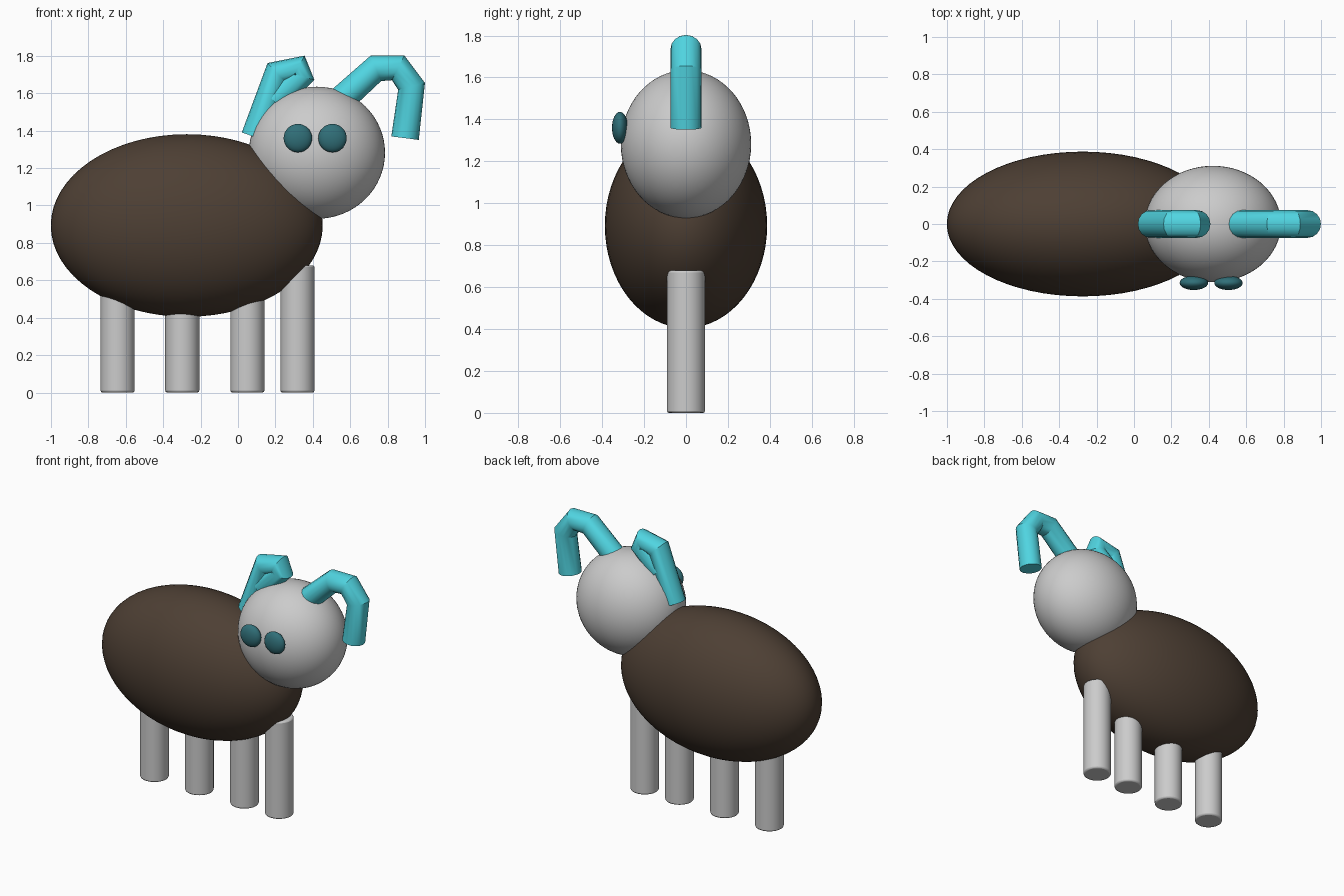
import bpy, math

if "Cube" in bpy.data.objects:
    bpy.data.objects.remove(bpy.data.objects["Cube"])


def material(name, rgb):
    m = bpy.data.materials.new(name)
    m.diffuse_color = (*rgb, 1)
    m.use_nodes = True
    m.node_tree.nodes["Principled BSDF"].inputs["Base Color"].default_value = m.diffuse_color
    return m


brown = material("brown_wool", (0.075, 0.05, 0.034))
cyan = material("cyan_horn", (0.08, 0.66, 0.75))
teal = material("teal_eye", (0.03, 0.16, 0.19))


def ellipsoid(name, loc, radii, mat=None, seg=64, rings=32):
    bpy.ops.mesh.primitive_uv_sphere_add(segments=seg, ring_count=rings, radius=1, location=loc)
    o = bpy.context.object
    o.name = name
    o.scale = radii
    bpy.ops.object.shade_smooth()
    if mat:
        o.data.materials.append(mat)
    return o


def horn(name, points, r):
    # round tube along a flat path of (x, z) points
    cu = bpy.data.curves.new(name, 'CURVE')
    cu.dimensions = '3D'
    cu.bevel_depth = r
    cu.bevel_resolution = 6
    cu.use_fill_caps = True
    sp = cu.splines.new('POLY')
    sp.points.add(len(points) - 1)
    for p, (x, z) in zip(sp.points, points):
        p.co = (x, 0, z, 1)
    o = bpy.data.objects.new(name, cu)
    bpy.context.collection.objects.link(o)
    bpy.ops.object.select_all(action='DESELECT')
    o.select_set(True)
    bpy.context.view_layer.objects.active = o
    bpy.ops.object.convert(target='MESH')
    o = bpy.context.object
    o.data.materials.clear()
    o.data.materials.append(cyan)
    bpy.ops.object.shade_smooth_by_angle(angle=math.radians(30))


# Body and head
ellipsoid("body", (-0.274, 0, 0.893), (0.727, 0.387, 0.488), brown)
ellipsoid("head", (0.422, 0, 1.282), (0.364, 0.311, 0.353))

# Eyes on the front of the head
for i, x in enumerate((0.32, 0.505)):
    ellipsoid(f"eye_{i + 1}", (x, -0.315, 1.36), (0.076, 0.038, 0.076), teal, 32, 16)

# Legs in one row
for i, x in enumerate((-0.644, -0.298, 0.05, 0.318)):
    bpy.ops.mesh.primitive_cylinder_add(vertices=48, radius=0.091, depth=0.68, location=(x, 0, 0.34))
    leg = bpy.context.object
    leg.name = f"leg_{i + 1}"
    b = leg.modifiers.new("soft_rim", 'BEVEL')
    b.width = 0.01
    b.segments = 2
    b.limit_method = 'ANGLE'
    bpy.ops.object.shade_smooth_by_angle(angle=math.radians(30))

# Horns
horn("right_horn", [(0.54, 1.555), (0.738, 1.734), (0.856, 1.736), (0.928, 1.637), (0.893, 1.36)], 0.074)
horn("left_horn", [(0.19, 1.56), (0.337, 1.69), (0.321, 1.736), (0.208, 1.707), (0.09, 1.366)], 0.074)
